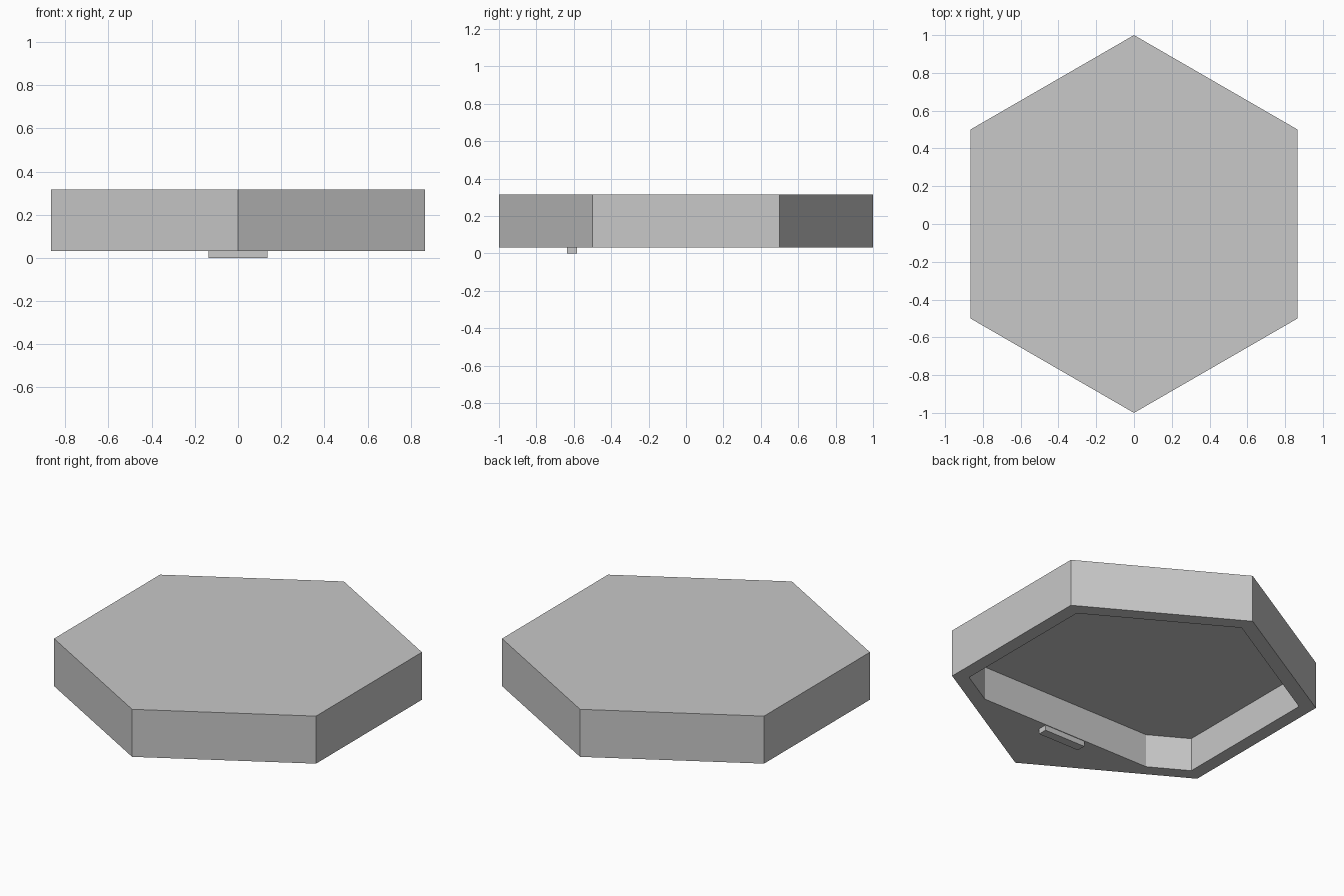
import bpy, bmesh, math

if "Cube" in bpy.data.objects:
    bpy.data.objects.remove(bpy.data.objects["Cube"])

grey = bpy.data.materials.new("light_grey")
grey.diffuse_color = (0.58, 0.58, 0.58, 1)
grey.use_nodes = True
grey.node_tree.nodes["Principled BSDF"].inputs["Base Color"].default_value = grey.diffuse_color


def prism(name, outline, z0, z1):
    """Extrude a counter-clockwise outline from z0 up to z1."""
    bm = bmesh.new()
    face = bm.faces.new([bm.verts.new((x, y, z0)) for x, y in outline])
    ext = bmesh.ops.extrude_face_region(bm, geom=[face], use_keep_orig=True)
    for v in ext["geom"]:
        if isinstance(v, bmesh.types.BMVert):
            v.co.z = z1
    bmesh.ops.recalc_face_normals(bm, faces=bm.faces)
    mesh = bpy.data.meshes.new(name)
    bm.to_mesh(mesh)
    bm.free()
    mesh.materials.append(grey)
    obj = bpy.data.objects.new(name, mesh)
    bpy.context.collection.objects.link(obj)
    return obj


def hexagon(r):
    """Hexagon with corners on the y axis, starting at the front corner."""
    return [(r * math.cos(a), r * math.sin(a))
            for a in (math.radians(-90 + 60 * i) for i in range(6))]


BASE, TOP = 0.032, 0.316

# Hexagonal lid
lid = prism("hexagonal_lid", hexagon(1.0), BASE, TOP)

# Hollow underside: inner hexagon with its front corner cut off straight
R, CUT_Y = 0.907, -0.578
half = (R + CUT_Y) * math.sqrt(3)
outline = [(-half, CUT_Y), (half, CUT_Y)] + hexagon(R)[1:]
pocket = prism("pocket_cutter", outline, BASE - 0.1, BASE + 0.2)
pocket.hide_render = True
pocket.hide_viewport = True
cut = lid.modifiers.new("pocket", 'BOOLEAN')
cut.operation = 'DIFFERENCE'
cut.solver = 'EXACT'
cut.object = pocket

# Small locating tab below the solid front corner
prism("locating_tab",
      [(-0.137, -0.636), (0.137, -0.636), (0.137, -0.582), (-0.137, -0.582)],
      0.0, BASE)
